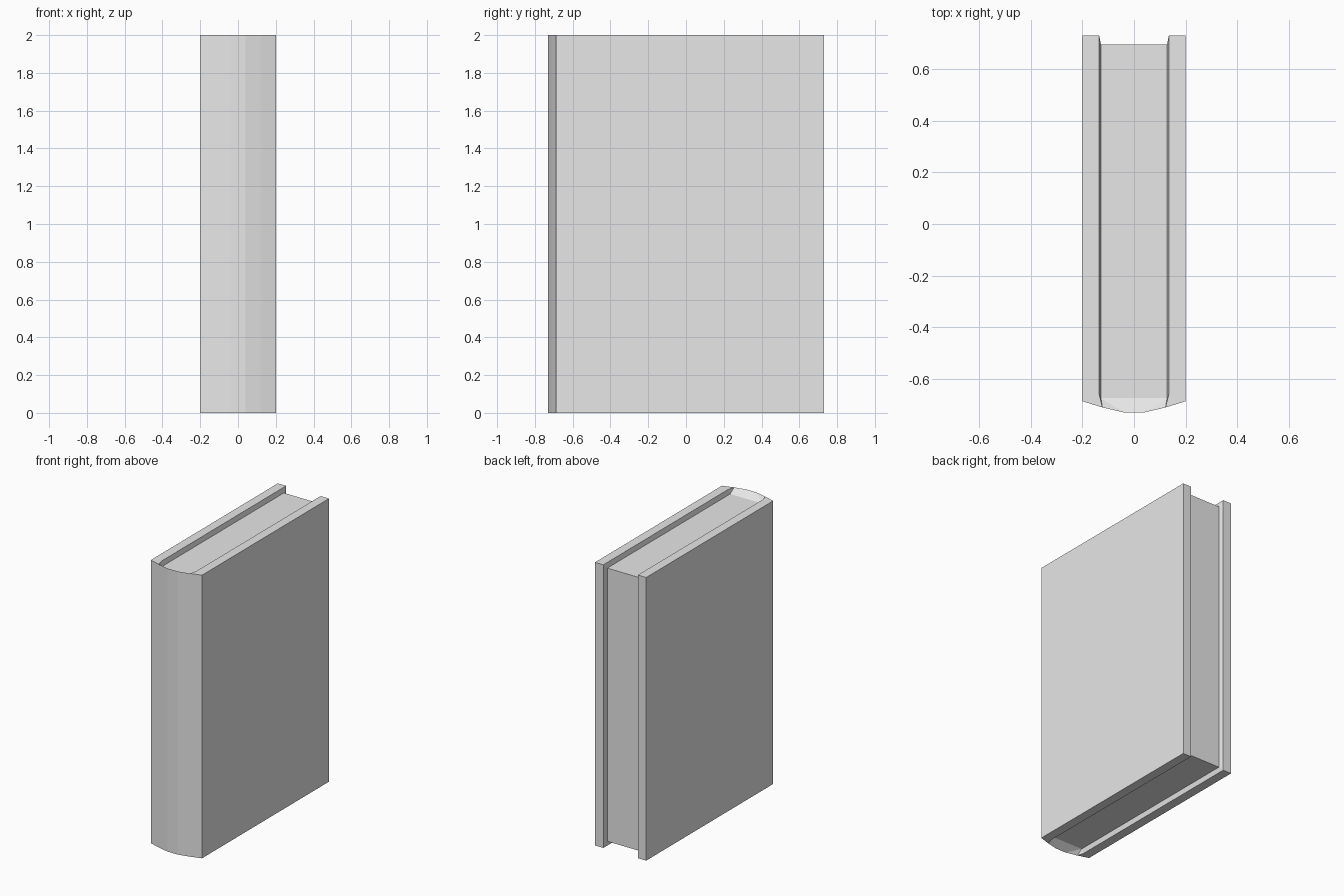
import bpy
import bmesh
from mathutils import Vector

cube = bpy.data.objects.get("Cube")
if cube:
    bpy.data.objects.remove(cube, do_unlink=True)

HALF_HEIGHT = 1.0
RECESS = 0.035      # how far the pages sit below the cover edges


def make_material(name, color):
    mat = bpy.data.materials.new(name)
    mat.use_nodes = True
    mat.diffuse_color = color
    mat.node_tree.nodes["Principled BSDF"].inputs["Base Color"].default_value = color
    return mat


grey = make_material("plain grey", (0.8, 0.8, 0.8, 1.0))

# Plan of the book's left half: name -> (x, y, drop below the top edge)
PLAN = {
    "board_back": (0.2, 0.73, 0),
    "board_back_inner": (0.135, 0.73, 0),
    "board_front_inner": (0.135, -0.66, 0),
    "spine_side": (0.122, -0.711, 0),
    "board_front": (0.2, -0.687, 0),
    "spine_crown": (0.04, -0.73, 0),
    "spine_middle": (0, -0.73, 0),
    "page_back": (0.128, 0.695, RECESS),
    "page_front": (0.128, -0.675, RECESS),
    "page_back_middle": (0, 0.695, RECESS),
    "page_front_middle": (0, -0.675, RECESS),
}


def build_part(name, caps, walls):
    """Build the upper left quarter from caps and upright walls, then mirror it."""
    bm = bmesh.new()
    top, base = {}, {}

    def at_top(key):
        if key not in top:
            x, y, drop = PLAN[key]
            top[key] = bm.verts.new((x, y, HALF_HEIGHT - drop))
        return top[key]

    def at_base(key):
        if key not in base:
            x, y, _ = PLAN[key]
            base[key] = bm.verts.new((x, y, 0))
        return base[key]

    for cap in caps:
        face = bm.faces.new([at_top(k) for k in cap])
        face.normal_update()
        if face.normal.z < 0:
            face.normal_flip()
    for path in walls:
        for a, b in zip(path, path[1:]):
            bm.faces.new((at_base(a), at_base(b), at_top(b), at_top(a)))

    mesh = bpy.data.meshes.new(name)
    bm.to_mesh(mesh)
    bm.free()
    mesh.materials.append(grey)
    obj = bpy.data.objects.new(name, mesh)
    obj.location = Vector((0, 0, HALF_HEIGHT))
    bpy.context.collection.objects.link(obj)
    mirror = obj.modifiers.new("Mirror", 'MIRROR')
    mirror.use_axis = (True, False, True)
    mirror.merge_threshold = 0.0005
    return obj


# Cover: two boards joined by a rounded spine, with inner edges sloping to the pages
build_part(
    "cover",
    caps=[
        ("board_back", "board_back_inner", "board_front_inner", "spine_side", "board_front"),
        ("board_back_inner", "page_back", "page_front", "board_front_inner"),
        ("board_front_inner", "page_front", "spine_side"),
        ("spine_side", "page_front", "spine_crown"),
        ("spine_crown", "page_front", "page_front_middle", "spine_middle"),
    ],
    walls=[
        ("spine_middle", "spine_crown", "spine_side", "board_front",
         "board_back", "board_back_inner", "page_back"),
    ],
)

# Pages: recessed block between the boards
build_part(
    "pages",
    caps=[("page_back", "page_back_middle", "page_front_middle", "page_front")],
    walls=[("page_back", "page_back_middle")],
)
